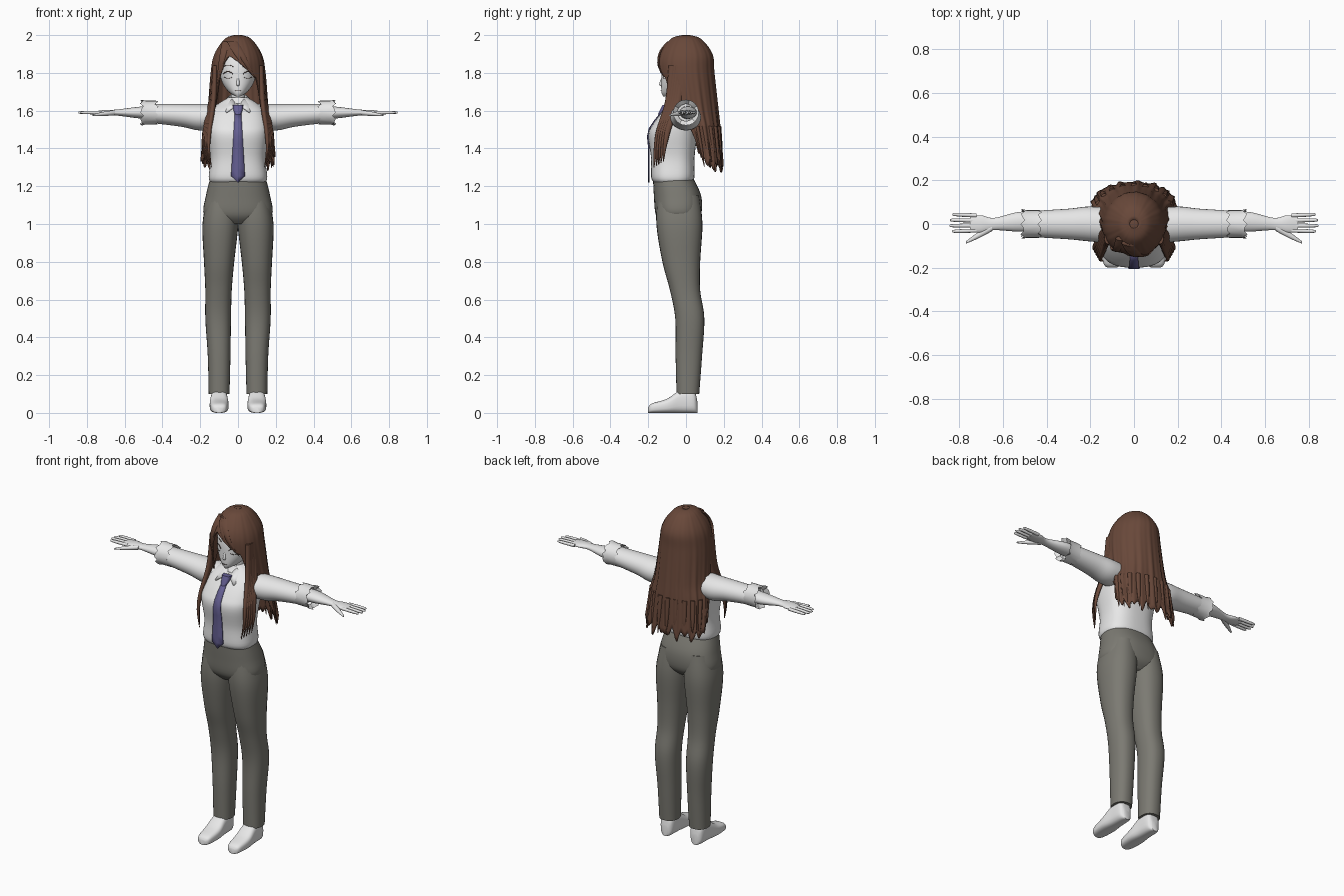
import bpy, bmesh, math, random
from math import sin, cos, pi
from mathutils import Vector
from mathutils.bvhtree import BVHTree

random.seed(4)
if "Cube" in bpy.data.objects:
    bpy.data.objects.remove(bpy.data.objects["Cube"], do_unlink=True)


def material(name, red, green, blue):
    mat = bpy.data.materials.new(name)
    mat.use_nodes = True
    mat.diffuse_color = (red, green, blue, 1)
    mat.node_tree.nodes["Principled BSDF"].inputs["Base Color"].default_value = mat.diffuse_color
    return mat


WHITE = material("pale grey", .8, .8, .8)
GREY = material("trouser grey", .2, .195, .17)
BROWN = material("hair brown", .14, .065, .042)
PURPLE = material("tie purple", .13, .115, .29)
DARK = material("dark line", .05, .03, .025)


def finish(name, bm, mat, mirror=False, thick=0):
    """Turn a bmesh into a smooth shaded object."""
    bmesh.ops.recalc_face_normals(bm, faces=bm.faces)
    mesh = bpy.data.meshes.new(name)
    bm.to_mesh(mesh)
    bm.free()
    mesh.materials.append(mat)
    part = bpy.data.objects.new(name, mesh)
    bpy.context.collection.objects.link(part)
    bpy.ops.object.select_all(action="DESELECT")
    bpy.context.view_layer.objects.active = part
    part.select_set(True)
    bpy.ops.object.shade_smooth_by_angle(angle=math.radians(45))
    if thick:
        part.modifiers.new("thickness", "SOLIDIFY").thickness = thick
    if mirror:
        part.modifiers.new("mirror", "MIRROR").use_mirror_merge = False
    return part


def smooth(rows, steps=5):
    """Spline through rows of numbers."""
    result = []
    last = len(rows) - 1
    for i in range(last):
        before, start, end, after = [rows[max(0, min(last, i + k))] for k in (-1, 0, 1, 2)]
        for step in range(steps):
            t = step / steps
            result.append([b + t * ((c - a) + t * (2 * a - 5 * b + 4 * c - d
                           + t * (3 * b - a - 3 * c + d))) / 2
                           for a, b, c, d in zip(before, start, end, after)])
    return result + [list(rows[-1])]


def skin(bm, rows, cap=False, closed=False):
    """Join rows of points with quads."""
    grid = [[bm.verts.new(point) for point in row] for row in rows]
    count = len(grid[0])
    for upper, lower in zip(grid, grid[1:]):
        for i in range(count if closed else count - 1):
            j = (i + 1) % count
            bm.faces.new((upper[i], upper[j], lower[j], lower[i]))
    if cap:
        bm.faces.new(grid[0])
        bm.faces.new(grid[-1])


def sheet(name, rows, mat, mirror=False, thick=.006, closed=False):
    bm = bmesh.new()
    skin(bm, rows, closed=closed)
    return finish(name, bm, mat, mirror, thick)


def loft(name, rings, mat, axis="z", power=2, mirror=False, sides=28):
    """Rounded sections along an axis: place, two centres, two radii."""
    rows = []
    for place, mid_a, mid_b, radius_a, radius_b in smooth(rings):
        row = []
        for i in range(sides):
            c, s = cos(2 * pi * i / sides), sin(2 * pi * i / sides)
            a = mid_a + radius_a * math.copysign(abs(c) ** (2 / power), c)
            b = mid_b + radius_b * math.copysign(abs(s) ** (2 / power), s)
            row.append({"z": (a, b, place), "x": (place, a, b), "y": (a, place, b)}[axis])
        rows.append(row)
    bm = bmesh.new()
    skin(bm, rows, cap=True, closed=True)
    return finish(name, bm, mat, mirror)


def centred(rings):
    """Sections (height, middle y, half width, half depth) on the centre line."""
    return [(z, 0, y, width, depth) for z, y, width, depth in rings]


def front_of(part):
    """Give a function for the front surface at (x, z)."""
    tree = BVHTree.FromPolygons([v.co for v in part.data.vertices],
                                [p.vertices[:] for p in part.data.polygons])

    def find(x, z):
        hit = tree.ray_cast(Vector((x, -1, z)), Vector((0, 1, 0)))[0]
        return hit.y if hit else -.05
    return find


# Trousers: seat and two legs
loft("trouser_seat", centred([(1, -.04, .1, .08), (1.05, -.04, .18, .12),
     (1.15, -.045, .17, .125), (1.25, -.07, .145, .105)]), GREY, power=2.4, sides=40)
loft("trouser_leg", [(.1, .1, .01, .055, .06), (.3, .1, .015, .06, .07), (.5, .105, .02, .068, .077),
     (.65, .103, -.005, .07, .08), (.8, .1, -.025, .08, .1), (1, .093, -.035, .095, .122),
     (1.15, .08, -.04, .08, .11)], GREY, power=2.3, mirror=True)

# Shoes resting flat on the ground
loft("shoe", [(y, .1, height / 2, width, height / 2) for y, width, height in
     ((-.2, .02, .03), (-.18, .04, .05), (-.1, .05, .075), (-.03, .045, .12), (.04, .04, .12), (.06, .02, .06))],
     WHITE, axis="y", power=3, mirror=True)

# Shirt body and sleeves
shirt = loft("shirt", centred([(1.22, -.07, .145, .1), (1.25, -.07, .155, .115), (1.35, -.07, .145, .115),
             (1.47, -.07, .16, .13), (1.53, -.05, .16, .125), (1.6, -.02, .14, .1),
             (1.64, 0, .1, .075), (1.67, 0, .05, .055)]), WHITE, power=2.6, sides=44)
loft("sleeve", [(.08, -.01, 1.57, .08, .065), (.2, 0, 1.565, .08, .07), (.3, 0, 1.575, .07, .06),
     (.46, 0, 1.585, .06, .05)], WHITE, axis="x", mirror=True)

# Rolled cuffs with uneven rims
ARM_Z = 1.59
SIDES = 24
rows = []
for x, radius, wave in ((.45, .045, 0), (.43, .063, .01), (.49, .063, 0), (.51, .068, .01), (.49, .045, 0)):
    rows.append([(x + wave * sin(i * 2.3), radius * cos(2 * pi * i / SIDES),
                  ARM_Z + radius * sin(2 * pi * i / SIDES)) for i in range(SIDES)])
sheet("rolled_cuff", rows, WHITE, mirror=True, thick=0, closed=True)

# Forearms with palms, fingers and thumbs
loft("forearm", [(x, y, ARM_Z, width, height) for x, y, width, height in
     ((.44, .01, .045, .035), (.53, .01, .045, .03), (.64, 0, .028, .016), (.7, 0, .04, .014), (.75, 0, .035, .008))],
     WHITE, axis="x", mirror=True)
for k, finger in enumerate(("index", "middle", "ring", "little")):
    y = .023 * k - .03
    length = .13 - .012 * abs(k - 1.4)
    loft(finger + "_finger", [(.72 + length * t, y * (1 + t / 8), ARM_Z, radius, radius)
         for t, radius in ((0, .009), (.5, .009), (.9, .007), (1, .003))],
         WHITE, axis="x", mirror=True, sides=12)
loft("thumb", [(.65 + .12 * t, -.015 - .07 * t, ARM_Z - .014 * t, .018 - .013 * t * t, .014 - .01 * t * t)
     for t in (0, .4, .8, 1)], WHITE, axis="x", mirror=True, sides=14)

# Neck, head and nose
loft("neck", centred([(1.6, 0, .045, .05), (1.66, 0, .038, .045), (1.74, 0, .038, .045)]), WHITE)
head = loft("head", centred([(1.675, -.1, .01, .02), (1.7, -.05, .05, .08), (1.76, -.02, .088, .11),
            (1.85, 0, .1, .122), (1.95, 0, .07, .08), (1.97, 0, .02, .03)]), WHITE, power=2.2, sides=48)
loft("nose", centred([(1.73, -.125, .004, .005), (1.74, -.13, .009, .012), (1.78, -.122, .005, .006)]),
     WHITE, sides=12)

# Eye, brow and mouth lines laid on the face
face_y = front_of(head)


def face_line(name, middle, height, reach, rise, width, mirror=True):
    rows = []
    for i in range(-6, 7):
        x = middle + reach * i / 6
        z = height - rise * (i / 6) ** 2
        rows.append([(x, face_y(x, level) - .002, level) for level in (z, z + width)])
    sheet(name, rows, DARK, mirror, thick=.002)


face_line("upper_lash", .053, 1.805, .027, .016, .005)
face_line("lower_lash", .053, 1.77, .02, -.006, .002)
face_line("eyebrow", .052, 1.84, .028, .01, .003)
face_line("mouth", 0, 1.704, .016, -.002, .002, mirror=False)

# Pointed collar flaps folded over the neckline
shirt_y = front_of(shirt)
rows = []
for turn, drop in ((0, .01), (.2, .07), (.4, .05), (.7, .04), (1, .045)):
    x, y = .055 * sin(pi * turn), -.07 * cos(pi * turn)
    top = 1.64 + .05 * math.sqrt(turn)
    low_x, low_y, low = x * 1.9, y * 1.3, top - drop
    if turn < .3:
        low_y = min(low_y, shirt_y(low_x, low) - .01)
    rows.append([(x, y, top), ((x + low_x) / 2, (y + low_y) / 2 - .004 * cos(pi * turn), top - drop / 2),
                 (low_x, low_y, low)])
sheet("collar", rows, WHITE, mirror=True)

# Tie: knot and hanging blade
knot_y = shirt_y(0, 1.61)
loft("tie_knot", centred([(1.58, knot_y - .01, .016, .03), (1.6, knot_y, .024, .03),
     (1.63, knot_y + .01, .028, .025)]), PURPLE, power=3, sides=16)
rows = []
for i in range(10):
    z, half = (1.59 - .042 * i, .017 + .0025 * i) if i < 9 else (1.22, .002)
    y = min(shirt_y(0, z) - .007, -.2 if z < 1.48 else 0)
    rows.append([(-half, y + .002, z), (0, y, z), (half, y + .002, z)])
sheet("tie_blade", rows, PURPLE)

# Hair shell: fringe at the front, long curtain at the back
shell = smooth([(2, 0, .02, .02), (1.98, 0, .07, .08), (1.9, 0, .125, .14), (1.8, 0, .145, .15),
                (1.6, .03, .16, .14), (1.5, .055, .18, .125), (1.25, .1, .2, .1)], 8)


def shell_at(z):
    """Middle y, half width and half depth of the hair at a height."""
    for above, below in zip(shell, shell[1:]):
        if below[0] <= z:
            t = (above[0] - z) / (above[0] - below[0])
            return [p + (q - p) * t for p, q in zip(above[1:], below[1:])]
    return shell[-1][1:]


def ease(value, low, high):
    t = max(0, min(1, (value - low) / (high - low)))
    return t * t * (3 - 2 * t)


def hair_end(angle):
    """Lower edge of the hair at an angle from the front."""
    swing = abs(angle)
    from_parting = angle + .38
    fringe = 1.89 - .11 * min(1, abs(from_parting) / (1 if from_parting > 0 else .4)) ** 1.3
    tips = .045 * abs(sin(angle * 7 + .4)) + .02 * sin(angle * 23)
    back = 1.6 - .26 * ease(swing, 1.2, 1.55) - .055 * ease(swing, 1.5, 2) + tips * ease(swing, 1.2, 1.7)
    return fringe + (back - fringe) * ease(swing, .68, .95)


COLUMNS, ROWS = 144, 34
rows = []
for r in range(ROWS + 1):
    row = []
    for column in range(COLUMNS):
        angle = 2 * pi * column / COLUMNS - pi
        z = 2 - (2 - hair_end(angle)) * (r / ROWS) ** 1.5
        middle, width, depth = shell_at(z)
        groove = .6 * sin(angle * 17) + .4 * sin(angle * 29 + 1)
        fold = 1 + (.008 + .04 * ease(2 - z, .1, .7)) * groove
        row.append((width * sin(angle) * fold, middle - depth * cos(angle) * fold, z))
    rows.append(row)
sheet("hair_shell", rows, BROWN, thick=.008, closed=True)
loft("hair_crown", centred([(1.97, 0, .06, .07), (1.99, 0, .04, .045), (2, 0, .015, .015)]), BROWN)


def strand(name, path, width, depth, mirror=False):
    """Lock of hair through (z, x, y), tapering to a tip."""
    last = len(path) - 1
    rings = []
    for i, point in enumerate(path):
        taper = 1 - .9 * (i / last) ** 2
        rings.append((*point, width * taper, depth * taper))
    loft(name, rings, BROWN, mirror=mirror, sides=12)


# Front locks falling over the shoulders
for k in range(5):
    spread = k / 4
    path = [(z + .03 * spread * drop, x + .035 * spread * drop, y + .05 * spread) for z, x, y, drop in
            ((1.84, .12, -.07, 0), (1.65, .13, -.09, .3), (1.5, .15, -.14, .6), (1.4, .155, -.16, .8), (1.3, .14, -.17, 1))]
    strand("front_lock", path, .015, .022, mirror=True)

# Loose tips along the back curtain
for k in range(11):
    angle = pi * (.52 + .096 * k)
    tip = random.uniform(1.29, 1.34)
    path = []
    for z in (1.52, 1.4, tip):
        middle, width, depth = shell_at(z)
        path.append((z, .97 * width * sin(angle), middle - .97 * depth * cos(angle)))
    strand("back_tip", path, .015, .012)

# Swept fringe locks on both sides of the parting
for x, z in ((.02, 1.85), (.06, 1.82), (.09, 1.77), (-.095, 1.79), (-.11, 1.74)):
    root = .2 * x - .04
    path = []
    for i in range(6):
        t = i / 5
        across = root + (x - root) * t
        height = 1.965 + (z - 1.965) * t
        middle, width, depth = shell_at(height)
        path.append((height, across, middle - depth * math.sqrt(max(0, 1 - (across / width) ** 2))))
    strand("fringe_lock", path, .022, .008)
